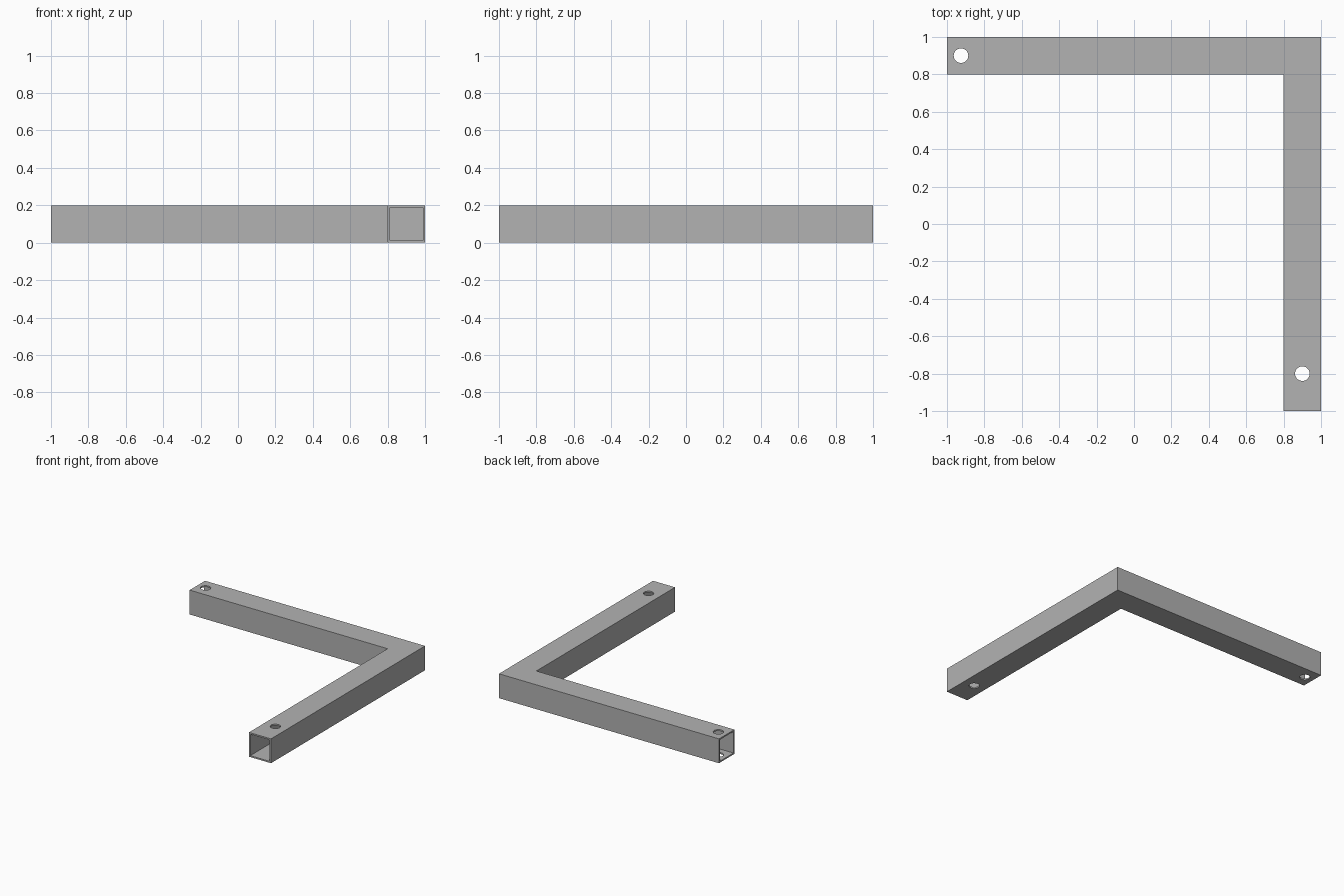
import bpy
import bmesh
from mathutils import Vector

if "Cube" in bpy.data.objects:
    bpy.data.objects.remove(bpy.data.objects["Cube"], do_unlink=True)

HALF = 0.1      # half width of the square tube
WALL = 0.012
HOLE_R = 0.039

# Material
steel = bpy.data.materials.new("steel grey")
steel.use_nodes = True
grey = (0.448, 0.448, 0.448, 1)
steel.diffuse_color = grey
steel.node_tree.nodes["Principled BSDF"].inputs["Base Color"].default_value = grey

# Path stations of the mitred tube: centre point and sideways direction
stations = [
    (Vector((-1, 0.9, HALF)), Vector((0, 1, 0))),
    (Vector((0.9, 0.9, HALF)), Vector((1, 1, 0))),
    (Vector((0.9, -1, HALF)), Vector((1, 0, 0))),
]
corners = [(-1, -1), (1, -1), (1, 1), (-1, 1)]


def add_rings(bm, half):
    """One square ring of vertices at each station."""
    return [[bm.verts.new(p + side * a * half + Vector((0, 0, b * half)))
             for a, b in corners] for p, side in stations]


def bridge(bm, ring_a, ring_b):
    for i in range(4):
        j = (i + 1) % 4
        bm.faces.new((ring_a[i], ring_a[j], ring_b[j], ring_b[i]))


# Hollow corner tube with open ends
bm = bmesh.new()
outer = add_rings(bm, HALF)
inner = add_rings(bm, HALF - WALL)
for rings in (outer, inner):
    bridge(bm, rings[0], rings[1])
    bridge(bm, rings[1], rings[2])
for end in (0, 2):
    bridge(bm, outer[end], inner[end])
bmesh.ops.recalc_face_normals(bm, faces=bm.faces)
mesh = bpy.data.meshes.new("corner_tube")
bm.to_mesh(mesh)
bm.free()
mesh.materials.append(steel)
tube = bpy.data.objects.new("corner_tube", mesh)
bpy.context.collection.objects.link(tube)

# Bolt holes drilled through both walls near each end
for x, y in ((-0.925, 0.9), (0.9, -0.8)):
    bpy.ops.mesh.primitive_cylinder_add(vertices=32, radius=HOLE_R, depth=0.4,
                                        location=(x, y, HALF))
    cutter = bpy.context.object
    cutter.name = "bolt_hole_cutter"
    cutter.hide_render = True
    cutter.data.materials.append(steel)
    drill = tube.modifiers.new("bolt_hole", 'BOOLEAN')
    drill.operation = 'DIFFERENCE'
    drill.solver = 'EXACT'
    drill.object = cutter
    bpy.context.view_layer.objects.active = tube
    bpy.ops.object.modifier_apply(modifier=drill.name)
    bpy.data.objects.remove(cutter, do_unlink=True)

# Smooth hole walls, sharp tube edges
bpy.ops.object.select_all(action='DESELECT')
tube.select_set(True)
bpy.context.view_layer.objects.active = tube
bpy.ops.object.shade_smooth_by_angle()
